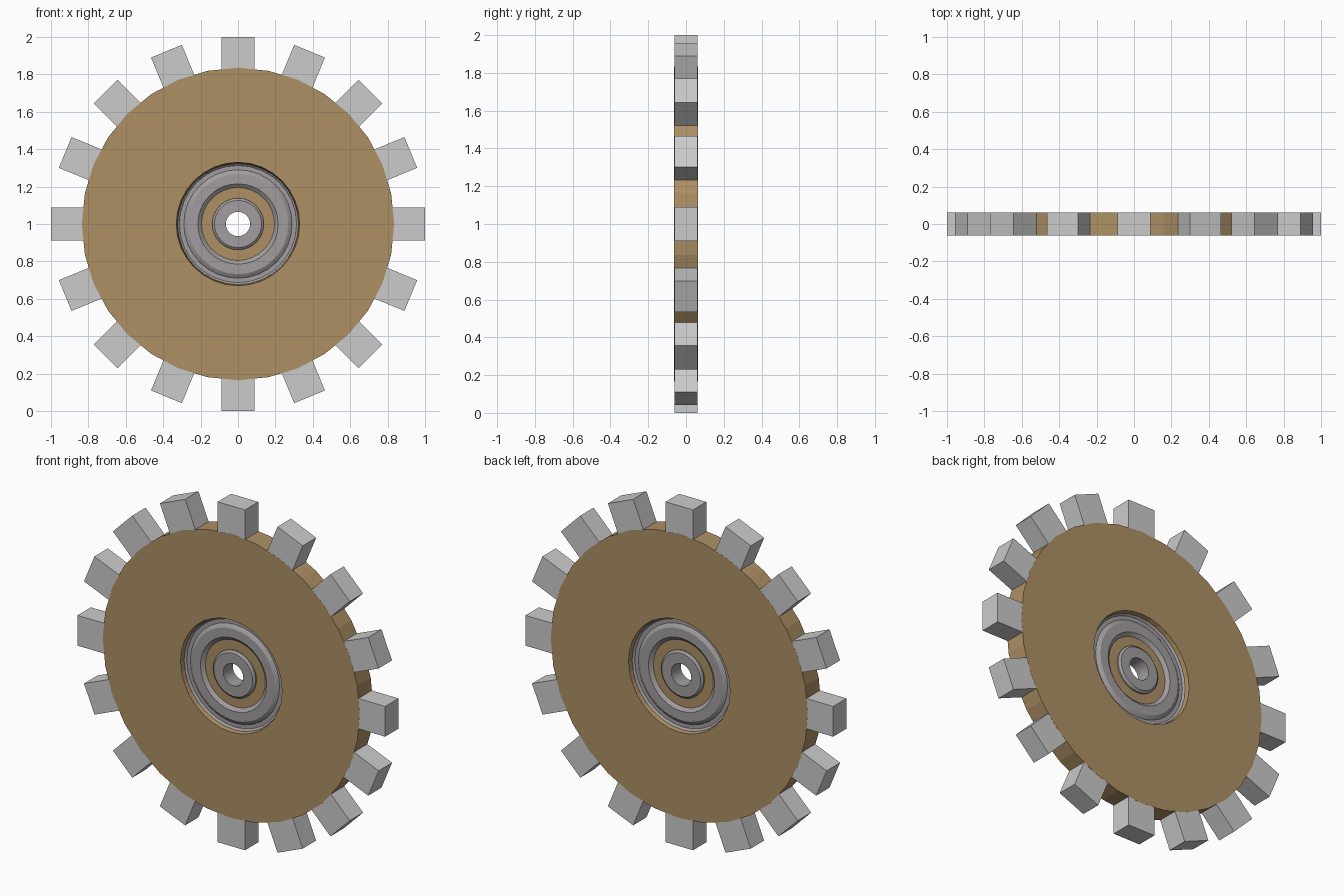
import bpy, bmesh, math
from mathutils import Matrix, Vector

if "Cube" in bpy.data.objects:
    bpy.data.objects.remove(bpy.data.objects["Cube"])

H = 0.0625                      # half thickness
CENTRE = Vector((0, 0, 1))


def material(name, rgb):
    m = bpy.data.materials.new(name)
    m.diffuse_color = (*rgb, 1)
    m.use_nodes = True
    m.node_tree.nodes["Principled BSDF"].inputs["Base Color"].default_value = m.diffuse_color
    return m


def make_object(name, bm, mat=None):
    bmesh.ops.recalc_face_normals(bm, faces=bm.faces)
    mesh = bpy.data.meshes.new(name)
    bm.to_mesh(mesh)
    bm.free()
    ob = bpy.data.objects.new(name, mesh)
    bpy.context.collection.objects.link(ob)
    if mat:
        mesh.materials.append(mat)
    return ob


def lathe(name, half, mat, n=32, smooth=False):
    """Spin a (radius, depth) half profile, mirrored front to back, about y."""
    profile = [(r, -y) for r, y in half] + [(r, y) for r, y in reversed(half)]
    bm = bmesh.new()
    rings = []
    for i in range(n):
        a = 2 * math.pi * i / n
        rings.append([bm.verts.new(CENTRE + Vector((r * math.sin(a), y, r * math.cos(a))))
                      for r, y in profile])
    k = len(profile)
    for i in range(n):
        p, q = rings[i], rings[(i + 1) % n]
        for j in range(k):
            bm.faces.new((p[j], p[(j + 1) % k], q[(j + 1) % k], q[j]))
    ob = make_object(name, bm, mat)
    if smooth:
        bpy.ops.object.select_all(action='DESELECT')
        bpy.context.view_layer.objects.active = ob
        ob.select_set(True)
        bpy.ops.object.shade_smooth_by_angle(angle=math.radians(25))
    return ob


wood = material("wood", (0.42, 0.28, 0.13))
iron = material("iron", (0.36, 0.34, 0.35))

# Wooden disc with a round recess on both faces
lathe("wheel_disc", [(0.835, H), (0.33, H), (0.324, 0.025), (0.10, 0.025)], wood)

# Stepped metal ring in the recess
lathe("bearing_ring",
      [(0.324, 0.015), (0.324, 0.038), (0.313, 0.028), (0.29, 0.028), (0.283, 0.034),
       (0.268, 0.042), (0.215, 0.042), (0.195, 0.025), (0.195, 0.015)],
      iron, smooth=True)

# Hub with a through hole
lathe("hub", [(0.138, 0.015), (0.138, 0.034), (0.126, 0.044), (0.065, 0.044)],
      iron, smooth=True)

# Sixteen block teeth, set into the rim
bm = bmesh.new()
inner, outer, width = 0.81, 1.0, 0.178
for i in range(16):
    m = (Matrix.Translation(CENTRE) @ Matrix.Rotation(i * math.pi / 8, 4, 'Y')
         @ Matrix.Translation((0, 0, (inner + outer) / 2))
         @ Matrix.Diagonal((width, 2 * H - 0.001, outer - inner, 1)))
    bmesh.ops.create_cube(bm, size=1, matrix=m)
make_object("teeth", bm)
